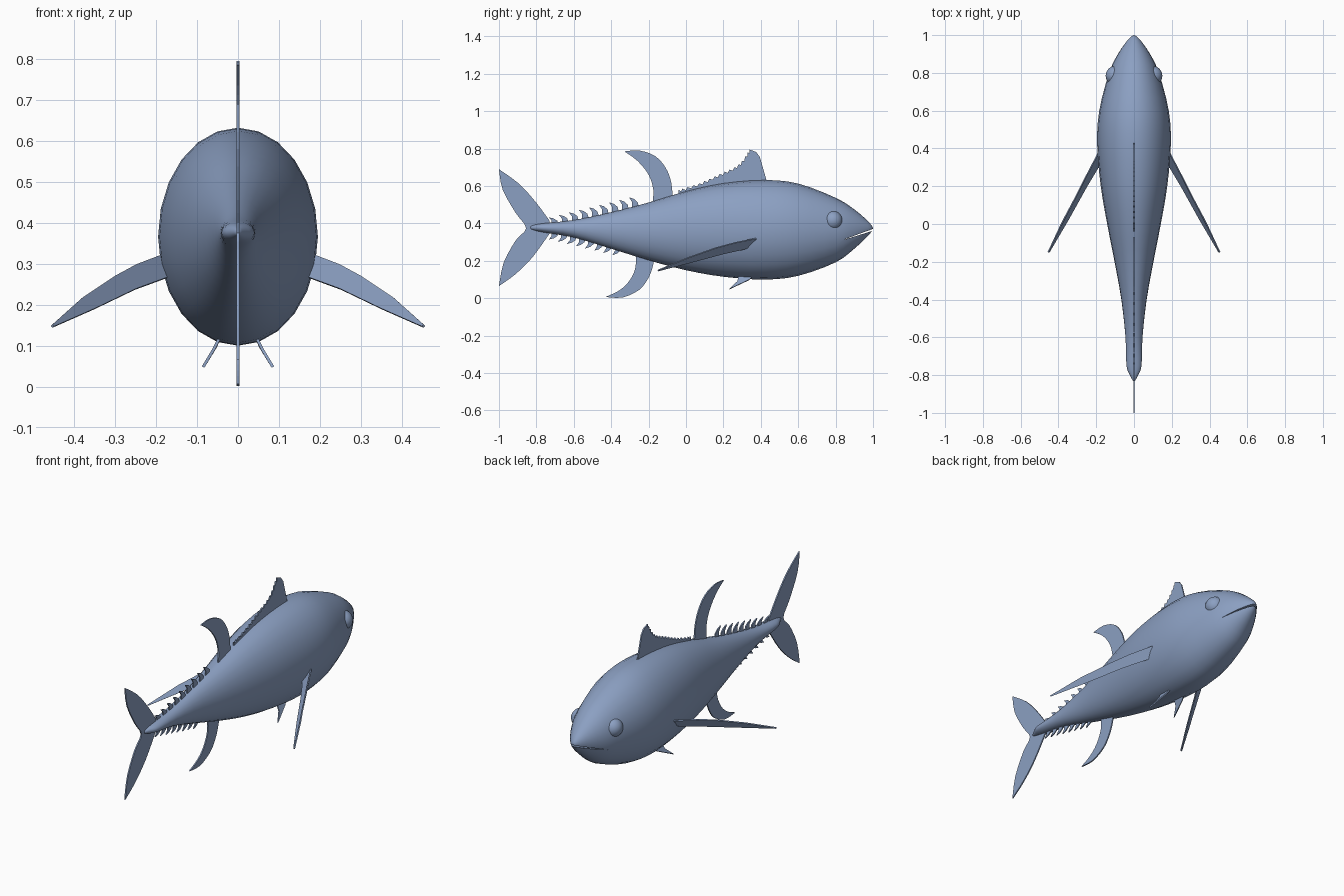
import bpy, bmesh, math
from mathutils import Vector

cube = bpy.data.objects.get("Cube")
if cube:
    bpy.data.objects.remove(cube)

skin = bpy.data.materials.new("slate blue skin")
skin.use_nodes = True
COLOUR = (0.26, 0.35, 0.54, 1)
skin.diffuse_color = COLOUR
skin.node_tree.nodes["Principled BSDF"].inputs["Base Color"].default_value = COLOUR


def finish(bm, name, smooth=0):
    bmesh.ops.recalc_face_normals(bm, faces=bm.faces)
    mesh = bpy.data.meshes.new(name)
    bm.to_mesh(mesh)
    bm.free()
    ob = bpy.data.objects.new(name, mesh)
    bpy.context.collection.objects.link(ob)
    mesh.materials.append(skin)
    if smooth:
        bpy.ops.object.select_all(action="DESELECT")
        ob.select_set(True)
        bpy.context.view_layer.objects.active = ob
        bpy.ops.object.shade_smooth_by_angle(angle=math.radians(smooth))
    return ob


def spline(pts, steps):
    """Catmull-Rom curve through the points."""
    pts = [Vector(p) for p in pts]
    ext = [pts[0]] + pts + [pts[-1]]
    out = []
    for a, b, c, d in zip(ext, ext[1:], ext[2:], ext[3:]):
        for i in range(steps):
            t = i / steps
            out.append(b + (c - a) * (t / 2) + (2 * a - 5 * b + 4 * c - d) * (t * t / 2)
                       + (3 * b - a - 3 * c + d) * (t ** 3 / 2))
    return out + [pts[-1]]


def fin(bm, points, thick):
    """Thin plate from one outline."""
    face = bm.faces.new([bm.verts.new(p) for p in points])
    face.normal_update()
    side = face.normal * thick / 2
    back = bmesh.ops.extrude_face_region(bm, geom=[face], use_keep_orig=True)
    for v in back["geom"]:
        if isinstance(v, bmesh.types.BMVert):
            v.co += side
    for v in face.verts:
        v.co -= side


def flat_fin(name, edges, thick=0.007, steps=3):
    """Upright fin on the centre plane; each edge is a smooth curve in (y, z)."""
    outline = []
    for edge in edges:
        outline += spline([(0, y, z) for y, z in edge], steps)[:-1]
    bm = bmesh.new()
    fin(bm, outline, thick)
    return finish(bm, name)


# Body: (y, half width, top, bottom)
stations = [
    (-0.83, 0.006, 0.386, 0.37), (-0.8, 0.022, 0.395, 0.36), (-0.75, 0.04, 0.402, 0.35),
    (-0.6, 0.045, 0.418, 0.325), (-0.4, 0.067, 0.46, 0.265), (-0.2, 0.103, 0.512, 0.203),
    (0, 0.142, 0.572, 0.15), (0.2, 0.176, 0.615, 0.115), (0.42, 0.195, 0.632, 0.1),
    (0.6, 0.184, 0.613, 0.12), (0.8, 0.132, 0.537, 0.192), (0.9, 0.085, 0.475, 0.265),
    (0.97, 0.037, 0.415, 0.33), (0.993, 0.014, 0.388, 0.358)]
SIDES = 24
bm = bmesh.new()
rings = []
for y, w, top, bottom in spline(stations, 3):
    rings.append([bm.verts.new((w * math.sin(a), y, (top + bottom) / 2 + (top - bottom) / 2 * math.cos(a)))
                  for a in (2 * math.pi * i / SIDES for i in range(SIDES))])
for r, s in zip(rings, rings[1:]):
    for i in range(SIDES):
        j = (i + 1) % SIDES
        bm.faces.new((r[i], r[j], s[j], s[i]))
for ring, tip in ((rings[0], (0, -0.835, 0.378)), (rings[-1], (0, 1, 0.374))):
    point = bm.verts.new(tip)
    for i in range(SIDES):
        bm.faces.new((ring[i], ring[(i + 1) % SIDES], point))
body = finish(bm, "body", 60)

# Mouth: narrow slit cut through the snout
bm = bmesh.new()
slit = [(0.84, 0.312), (0.92, 0.342), (1.02, 0.378), (1.02, 0.368), (0.92, 0.336)]
fin(bm, [(0, y, z) for y, z in slit], 0.5)
cutter = finish(bm, "mouth_cutter")
cutter.hide_render = True
cutter.hide_viewport = True
cut = body.modifiers.new("mouth", "BOOLEAN")
cut.operation = "DIFFERENCE"
cut.solver = "EXACT"
cut.object = cutter

# Tail fin
flat_fin("tail_fin", [
    [(-1, 0.69), (-0.89, 0.61), (-0.80, 0.51), (-0.73, 0.415)],
    [(-0.73, 0.415), (-0.73, 0.345)],
    [(-0.73, 0.345), (-0.82, 0.22), (-0.91, 0.13), (-1, 0.065)],
    [(-1, 0.065), (-0.975, 0.19), (-0.91, 0.31), (-0.855, 0.375), (-0.91, 0.455), (-0.98, 0.58), (-1, 0.69)]])

# Sickle fins above and below
flat_fin("rear_dorsal_fin", [
    [(-0.33, 0.785), (-0.25, 0.79), (-0.165, 0.76), (-0.11, 0.70), (-0.08, 0.625), (-0.07, 0.53)],
    [(-0.07, 0.53), (-0.18, 0.5)],
    [(-0.18, 0.5), (-0.175, 0.58), (-0.2, 0.66), (-0.26, 0.735), (-0.33, 0.785)]])
flat_fin("anal_fin", [
    [(-0.43, 0.007), (-0.34, 0.004), (-0.25, 0.045), (-0.2, 0.11), (-0.175, 0.18), (-0.165, 0.25)],
    [(-0.165, 0.25), (-0.27, 0.25)],
    [(-0.27, 0.25), (-0.27, 0.165), (-0.305, 0.09), (-0.36, 0.04), (-0.43, 0.007)]])

# Front dorsal fin with a notched trailing edge
crest = spline([(0.34, 0.795), (0.28, 0.715), (0.18, 0.665), (0.07, 0.615), (-0.04, 0.58)], 4)
ridge = []
for p, q in zip(crest, crest[1:]):
    ridge += [p, (p + q) / 2 - Vector((-0.004, 0.012))]
outline = [(0.43, 0.6), (0.43, 0.632), (0.395, 0.755), (0.375, 0.782)] + [tuple(p) for p in ridge]
outline += [(-0.04, 0.58), (-0.04, 0.54), (0.1, 0.57)]
bm = bmesh.new()
fin(bm, [(0, y, z) for y, z in outline], 0.007)
finish(bm, "front_dorsal_fin")


# Finlets: rows of small swept teeth along the tail
def finlets(name, count, start, z_start, z_end, up):
    bm = bmesh.new()
    for i in range(count):
        t = i / (count - 1)
        y = start + (-0.7 - start) * t
        z = z_start + (z_end - z_start) * t
        h = up * (0.045 - 0.014 * t)
        fin(bm, [(0, y + 0.02, z - up * 0.015), (0, y + 0.012, z + h * 0.4), (0, y - 0.008, z + h * 0.8),
                 (0, y - 0.034, z + h), (0, y - 0.018, z + h * 0.4), (0, y - 0.018, z - up * 0.015)], 0.006)
    finish(bm, name)


finlets("upper_finlets", 9, -0.27, 0.495, 0.402, 1)
finlets("lower_finlets", 8, -0.36, 0.275, 0.345, -1)

# Paired fins and eyes
pectoral = [(0.15, 0.40, 0.335), (0.19, 0.375, 0.32), (0.25, 0.26, 0.297), (0.3, 0.16, 0.27),
            (0.38, 0.01, 0.217), (0.455, -0.15, 0.15), (0.45, -0.15, 0.146), (0.35, 0.02, 0.19),
            (0.25, 0.2, 0.238), (0.19, 0.30, 0.26), (0.15, 0.35, 0.275)]
pelvic = [(0.045, 0.36, 0.12), (0.055, 0.335, 0.097), (0.085, 0.23, 0.048), (0.06, 0.275, 0.09), (0.045, 0.28, 0.12)]
for side, s in (("left", 1), ("right", -1)):
    for name, shape in (("pectoral_fin", pectoral), ("pelvic_fin", pelvic)):
        bm = bmesh.new()
        fin(bm, [(s * x, y, z) for x, y, z in shape], 0.007)
        finish(bm, f"{side}_{name}")
    bm = bmesh.new()
    bmesh.ops.create_uvsphere(bm, u_segments=24, v_segments=16, radius=0.052)
    bmesh.ops.translate(bm, verts=bm.verts, vec=(s * 0.098, 0.785, 0.415))
    finish(bm, f"{side}_eye", 60)
